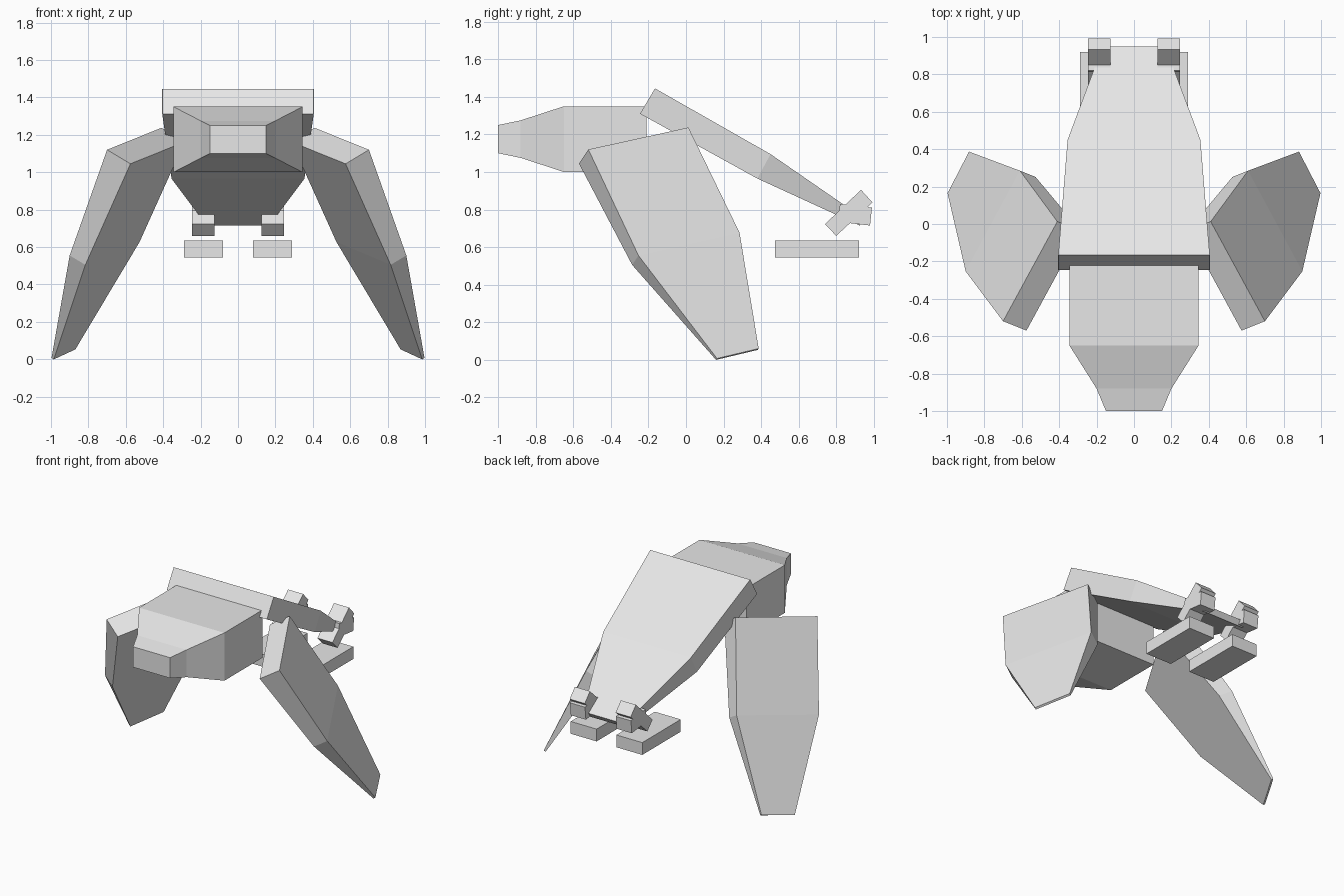
import bpy, bmesh

if "Cube" in bpy.data.objects:
    bpy.data.objects.remove(bpy.data.objects["Cube"])

grey = bpy.data.materials.new("light grey")
grey.diffuse_color = (0.8, 0.8, 0.8, 1)
grey.use_nodes = True
grey.node_tree.nodes["Principled BSDF"].inputs["Base Color"].default_value = grey.diffuse_color


def loft(name, rings):
    """Closed solid skinned through rings of equal vertex count."""
    bm = bmesh.new()
    loops = [[bm.verts.new(p) for p in r] for r in rings]
    n = len(loops[0])
    for a, b in zip(loops, loops[1:]):
        for i in range(n):
            j = (i + 1) % n
            bm.faces.new((a[i], a[j], b[j], b[i]))
    bm.faces.new(loops[0])
    bm.faces.new(loops[-1])
    bmesh.ops.recalc_face_normals(bm, faces=bm.faces)
    mesh = bpy.data.meshes.new(name)
    bm.to_mesh(mesh)
    bm.free()
    mesh.materials.append(grey)
    ob = bpy.data.objects.new(name, mesh)
    bpy.context.collection.objects.link(ob)
    return ob


def section(w, top, bottom):
    """Rectangle of half width w between (y, z) points top and bottom."""
    return [(-w, *bottom), (w, *bottom), (w, *top), (-w, *top)]


def slab(name, x0, x1, profile):
    """Side profile of (y, z) points extruded across x."""
    return loft(name, [[(x, *p) for p in profile] for x in (x0, x1)])


def mirrored(ob):
    """Mirror a left-hand part to the other side."""
    ob.modifiers.new("mirror", 'MIRROR').use_mirror_merge = False


# Head with a tapering beak
loft("head", [section(w, (y, 1.175 + h), (y, 1.175 - h)) for y, w, h in (
    (-1.0, 0.15, 0.075), (-0.88, 0.2, 0.1), (-0.65, 0.345, 0.175), (-0.21, 0.345, 0.175))])

# Sloping body narrowing into the tail
loft("body", [section(0.405, (-0.165, 1.445), (-0.245, 1.31)),
              section(0.355, (0.45, 1.095), (0.38, 0.965)),
              section(0.168, (0.95, 0.75), (0.925, 0.715))])

# Wing: outer outline, with the inner outline offset by a shrinking thickness
outline = [((0.70, -0.52, 1.12), 1), ((0.41, 0.013, 1.237), 1),
           ((0.61, 0.285, 0.677), 0.67), ((0.882, 0.387, 0.06), 0.1),
           ((0.997, 0.165, 0.007), 0.1), ((0.90, -0.253, 0.555), 0.67)]


def inner(p, k):
    return (p[0] - 0.125 * k, p[1] - 0.05 * k, p[2] - 0.075 * k)


order = [(0, 1), (5, 2), (4, 3)]
mirrored(loft("wing", [[outline[a][0], outline[b][0], inner(*outline[b]), inner(*outline[a])]
                       for a, b in order]))

# Legs: crossed thigh and shin blocks
mirrored(slab("thigh", 0.125, 0.247, [(0.74, 0.722), (0.80, 0.66), (0.993, 0.838), (0.932, 0.905)]))
mirrored(slab("shin", 0.125, 0.247, [(0.81, 0.735), (0.98, 0.715), (0.99, 0.81), (0.82, 0.83)]))

# Flat feet
mirrored(slab("foot", 0.08, 0.29, [(0.475, 0.545), (0.92, 0.545), (0.92, 0.635), (0.475, 0.635)]))
